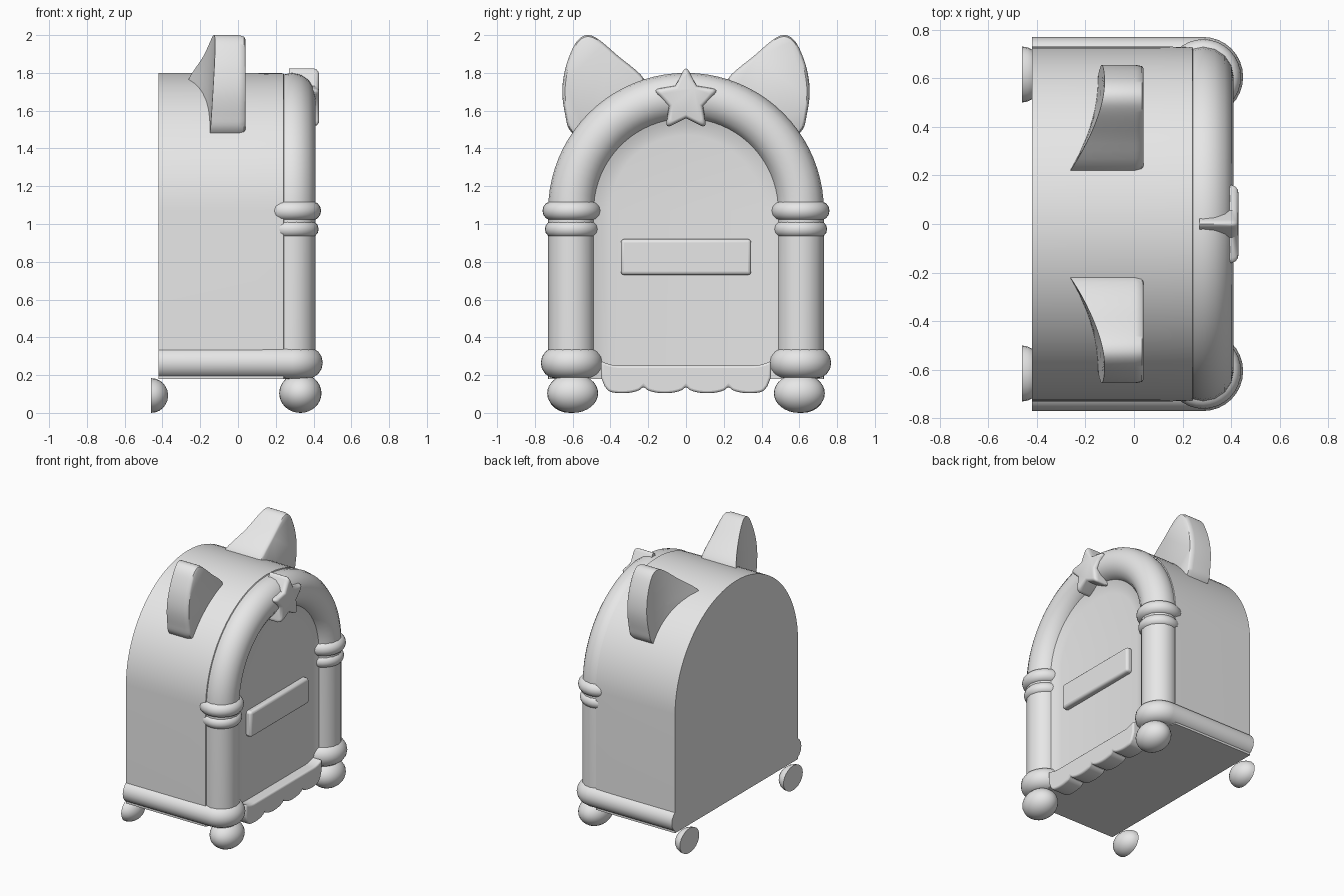
import bpy, bmesh, math
from math import sin, cos, pi, radians
from mathutils import Vector

if "Cube" in bpy.data.objects:
    bpy.data.objects.remove(bpy.data.objects["Cube"])

GREY = (0.8, 0.8, 0.8, 1)
mat = bpy.data.materials.new("plain_grey")
mat.use_nodes = True
mat.diffuse_color = GREY
mat.node_tree.nodes["Principled BSDF"].inputs["Base Color"].default_value = GREY

SPRING, BASE = 1.07, 0.18          # arch spring height, underside height
COL_X, COL_Y, COL_R = 0.285, 0.605, 0.125


def finish(ob, name, angle=40):
    ob.name = name
    ob.data.materials.clear()
    ob.data.materials.append(mat)
    bpy.ops.object.select_all(action='DESELECT')
    ob.select_set(True)
    bpy.context.view_layer.objects.active = ob
    bpy.ops.object.shade_smooth_by_angle(angle=radians(angle))
    return ob


def loft(name, rings, bevel=0, angle=40):
    """Skin closed rings of points and cap both ends."""
    bm = bmesh.new()
    vs = [[bm.verts.new(p) for p in ring] for ring in rings]
    n = len(rings[0])
    for a, b in zip(vs, vs[1:]):
        for i in range(n):
            j = (i + 1) % n
            bm.faces.new((a[i], a[j], b[j], b[i]))
    bm.faces.new(vs[0][::-1])
    bm.faces.new(vs[-1])
    bmesh.ops.recalc_face_normals(bm, faces=bm.faces)
    me = bpy.data.meshes.new(name)
    bm.to_mesh(me)
    bm.free()
    ob = bpy.data.objects.new(name, me)
    bpy.context.collection.objects.link(ob)
    finish(ob, name, angle)
    if bevel:
        m = ob.modifiers.new("soft_edges", 'BEVEL')
        m.width, m.segments, m.limit_method = bevel, 3, 'ANGLE'
        m.angle_limit = radians(50)
    return ob


def plate(name, outline, x0, x1, bevel):
    return loft(name, [[(x, y, z) for y, z in outline] for x in (x0, x1)], bevel)


def sweep(name, pts, radius):
    """Round tube along a path."""
    cu = bpy.data.curves.new(name, 'CURVE')
    cu.dimensions = '3D'
    cu.bevel_depth, cu.bevel_resolution, cu.use_fill_caps = radius, 6, True
    sp = cu.splines.new('POLY')
    sp.points.add(len(pts) - 1)
    for p, co in zip(sp.points, pts):
        p.co = (*co, 1)
    ob = bpy.data.objects.new(name, cu)
    bpy.context.collection.objects.link(ob)
    bpy.ops.object.select_all(action='DESELECT')
    ob.select_set(True)
    bpy.context.view_layer.objects.active = ob
    bpy.ops.object.convert(target='MESH')
    return finish(bpy.context.object, name)


def arch(x, r, z0, n=40):
    """Upright arch outline from one foot to the other."""
    arc = [(x, r * cos(pi * i / n), SPRING + r * sin(pi * i / n)) for i in range(n + 1)]
    return [(x, r, z0)] + arc + [(x, -r, z0)]


def smooth_loop(pts, steps=5):
    """Closed Catmull-Rom curve through points."""
    out, n = [], len(pts)
    for i in range(n):
        a, b, c, d = (Vector(pts[(i + k) % n]) for k in (-1, 0, 1, 2))
        for s in range(steps):
            t = s / steps
            out.append(0.5 * (2 * b + (c - a) * t + (2 * a - 5 * b + 4 * c - d) * t * t
                              + (3 * b - a - 3 * c + d) * t ** 3))
    return out


# Arched body with a recessed front panel
body_steps = [(-0.42, 0.73), (0.1, 0.73), (0.24, 0.728), (0.34, 0.52),
              (0.325, 0.475), (0.314, 0.44), (0.31, 0.4)]
loft("body", [arch(x, r, BASE) for x, r in body_steps])

# Columns and arch as one tube
sweep("arch_frame", arch(COL_X, COL_Y, 0.2), COL_R)

# Name plate
plate("front_plate", [(-.345, .73), (.345, .73), (.345, .92), (-.345, .92)], 0.29, 0.352, 0.018)

# Scalloped trim under the panel
N = 48
ys = [-0.45 + 0.9 * i / N for i in range(N + 1)]
lower = [(y, 0.14 - 0.036 * math.sqrt(abs(sin(pi * y / 0.225)))
          + 0.05 * max(0, (abs(y) - 0.4) / 0.05) ** 2) for y in ys]
upper = [(y, 0.25 + 0.025 * max(0, (abs(y) - 0.35) / 0.1) ** 2) for y in reversed(ys)]
plate("scalloped_trim", lower + upper, 0.25, 0.385, 0.012)

# Star on the arch crown
star = []
for i in range(10):
    a = pi / 2 + i * pi / 5
    r = 0.095 if i % 2 else 0.185
    star.append((r * cos(a), 1.655 + r * sin(a)))
rounded = []
for i, p in enumerate(star):
    a, b, c = Vector(star[i - 1]), Vector(p), Vector(star[(i + 1) % 10])
    if i % 2:
        rounded.append(b)
    else:
        s, e = b.lerp(a, 0.3), b.lerp(c, 0.3)
        rounded += [s.lerp(b, t).lerp(b.lerp(e, t), t) for t in (0, .25, .5, .75, 1)]
star_rings = [(0.27, 1), (0.4, 1), (0.417, 0.96), (0.427, 0.88), (0.43, 0.78)]
loft("star", [[(x, y * k, 1.655 + (z - 1.655) * k) for y, z in rounded]
              for x, k in star_rings], angle=50)

# Ears: flat front, back hollowed and flaring inward
ear_outline = smooth_loop([(.61, 1.49), (.64, 1.58), (.655, 1.7), (.64, 1.82), (.6, 1.93),
                           (.56, 1.985), (.515, 2.0), (.46, 1.975), (.36, 1.89), (.22, 1.765),
                           (.22, 1.64), (.35, 1.5), (.5, 1.42)])
ear_mid = Vector((0.47, 1.72))


def ear_back(y, z):
    return -0.115 - 0.13 * ((0.655 - y) / 0.43) ** 2 - 0.06 * (2 - z)


def ear_ring(k, x=None):
    pts = [ear_mid + (p - ear_mid) * k for p in ear_outline]
    return [(ear_back(*p) if x is None else x, p.x, p.y) for p in pts]


ear_rings = [ear_ring(.92, .04), ear_ring(.97, .032), ear_ring(1, .005),
             ear_ring(1), ear_ring(.7), ear_ring(.4), ear_ring(.1)]

for side, label in ((1, "left"), (-1, "right")):
    loft(f"ear_{label}", [[(x, side * y, z) for x, y, z in r] for r in ear_rings])

    # Base band along the side and around the column
    turn = [(COL_X + 0.08 * sin(a), side * (COL_Y + 0.08 * cos(a)), 0.265)
            for a in (pi * i / 16 for i in range(17))]
    sweep(f"base_band_{label}", [(-0.42, side * (COL_Y + 0.08), 0.265)] + turn
          + [(0.2, side * 0.515, 0.265)], 0.084)

    # Collar rings on the column
    for name, z, major, minor in (("upper", 1.07, .103, .052), ("lower", .973, .097, .045)):
        bpy.ops.mesh.primitive_torus_add(location=(COL_X, side * COL_Y, z), major_radius=major,
                                         minor_radius=minor, major_segments=32, minor_segments=14)
        finish(bpy.context.object, f"{name}_collar_{label}")

    # Ball foot in front, half foot behind
    bpy.ops.mesh.primitive_uv_sphere_add(segments=28, ring_count=16,
                                         location=(0.33, side * 0.6, 0.104))
    foot = bpy.context.object
    foot.scale = (0.112, 0.135, 0.104)
    finish(foot, f"front_foot_{label}")
    half = [(t, [(-0.46 + 0.09 * sin(t), side * 0.615 + 0.115 * cos(t) * cos(a),
                  0.092 + 0.092 * cos(t) * sin(a)) for a in (pi * i / 12 for i in range(24))])
            for t in (0, .25, .5, .75, 1, 1.25, 1.45)]
    loft(f"back_foot_{label}", [r for _, r in half])
